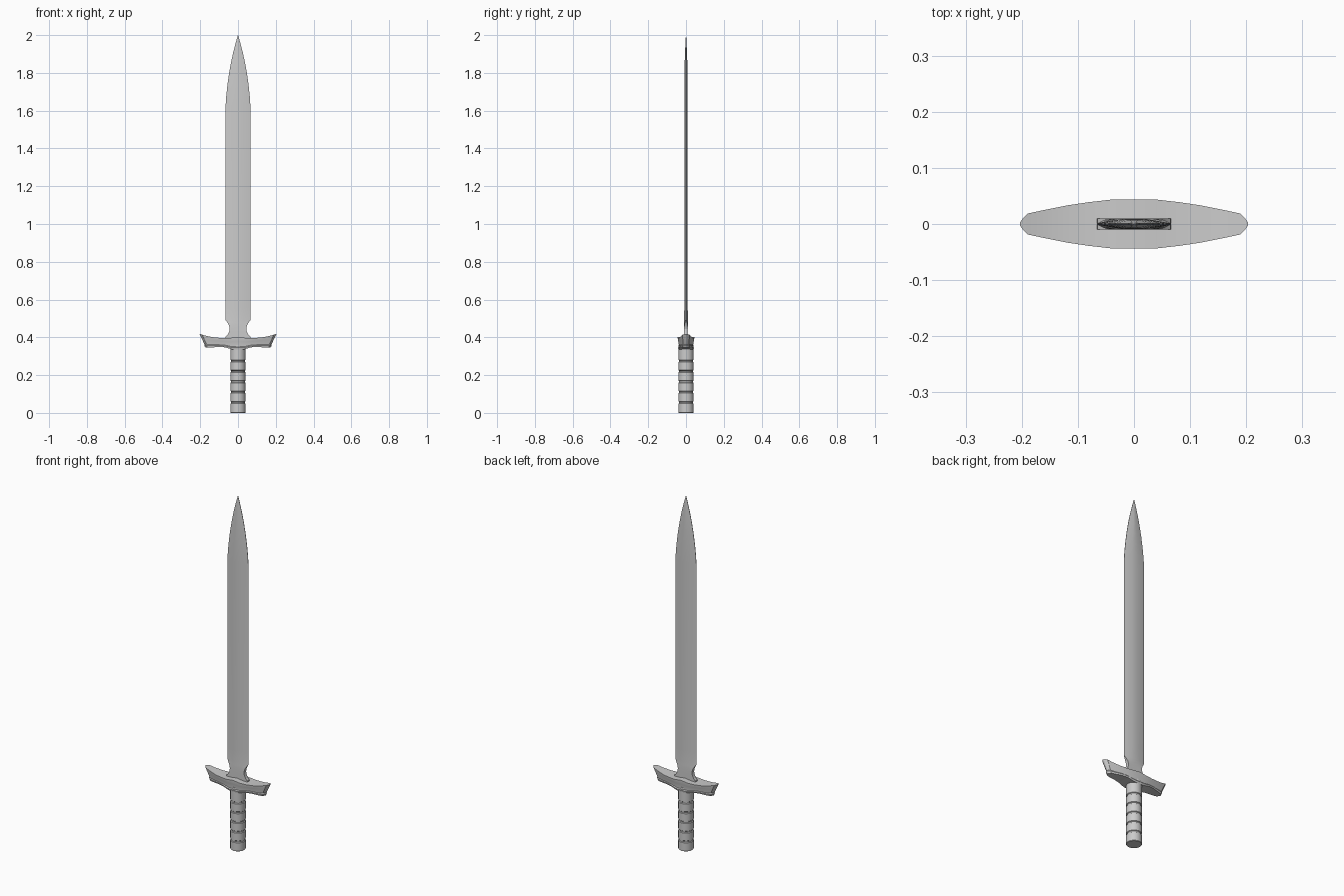
import bpy, math

if "Cube" in bpy.data.objects:
    bpy.data.objects.remove(bpy.data.objects["Cube"])


def make_object(name, verts, faces, angle=30):
    mesh = bpy.data.meshes.new(name)
    mesh.from_pydata(verts, [], faces)
    mesh.update()
    obj = bpy.data.objects.new(name, mesh)
    bpy.context.collection.objects.link(obj)
    bpy.ops.object.select_all(action='DESELECT')
    obj.select_set(True)
    bpy.context.view_layer.objects.active = obj
    bpy.ops.object.mode_set(mode='EDIT')
    bpy.ops.mesh.select_all(action='SELECT')
    bpy.ops.mesh.remove_doubles(threshold=0.00001)
    bpy.ops.mesh.normals_make_consistent(inside=False)
    bpy.ops.object.mode_set(mode='OBJECT')
    bpy.ops.object.shade_smooth_by_angle(angle=math.radians(angle))
    return obj


def bridge(rings, n):
    return [(r * n + i, r * n + (i + 1) % n, (r + 1) * n + (i + 1) % n, (r + 1) * n + i)
            for r in range(rings - 1) for i in range(n)]


def lerp_curve(points, x):
    for (x0, a), (x1, b) in zip(points, points[1:]):
        if x <= x1:
            t = (x - x0) / (x1 - x0)
            return a + (b - a) * t
    return points[-1][1]


# Grip: turned cylinder with five grooves
profile = [(0.0, 0.038), (0.002, 0.04)]
for i in range(5):
    z = 0.055 + 0.055 * i
    profile += [(z - 0.006, 0.04), (z - 0.003, 0.036), (z + 0.003, 0.036), (z + 0.006, 0.04)]
profile.append((0.36, 0.04))
N = 32
verts = [(r * math.cos(2 * math.pi * i / N), r * math.sin(2 * math.pi * i / N), z)
         for z, r in profile for i in range(N)]
faces = bridge(len(profile), N)
faces += [tuple(range(N)), tuple(range(len(verts) - N, len(verts)))]
make_object("grip", verts, faces)

# Crossguard: stacked boat-shaped rings between a curved underside and top
top_z = [(0, 0.402), (0.04, 0.397), (0.1, 0.396), (0.15, 0.403), (0.2, 0.417)]
low_z = [(0, 0.335), (0.045, 0.337), (0.08, 0.347), (0.13, 0.350), (0.165, 0.346), (0.2, 0.346)]
plan = [(0, 0.044), (0.04, 0.0435), (0.08, 0.039), (0.12, 0.033), (0.16, 0.025),
        (0.19, 0.0185), (0.198, 0.010), (0.203, 0.003)]
xs = [-x for x, y in reversed(plan)] + [x for x, y in plan[1:]]
levels = [(0, 0.85, 0.9), (0.16, 0.88, 0.95), (0.24, 0.87, 0.85), (0.32, 0.89, 0.85),
          (0.65, 0.94, 0.93), (0.9, 0.985, 1.0), (1.0, 1.0, 1.0)]
M = len(xs)
verts = []
for t, sx, sy in levels:
    for side in (-1, 1):
        for x in (xs if side < 0 else xs[::-1]):
            a = abs(x)
            z = lerp_curve(low_z, a) * (1 - t) + lerp_curve(top_z, a) * t
            verts.append((x * sx, side * lerp_curve(plan, a) * sy, z))
faces = bridge(len(levels), 2 * M)
for base in (0, (len(levels) - 1) * 2 * M):
    for i in range(M - 1):
        faces.append((base + i, base + i + 1, base + 2 * M - 2 - i, base + 2 * M - 1 - i))
make_object("crossguard", verts, faces)

# Blade: rows of (z, half width, edge half thickness, flat half width, flat half thickness)
rows = [(0.385, 0.067, 0.010, 0.040, 0.010), (0.403, 0.065, 0.010, 0.038, 0.010),
        (0.412, 0.056, 0.010, 0.034, 0.010), (0.428, 0.047, 0.010, 0.030, 0.010),
        (0.445, 0.044, 0.010, 0.028, 0.010), (0.462, 0.047, 0.009, 0.028, 0.010),
        (0.478, 0.056, 0.006, 0.028, 0.010), (0.492, 0.066, 0.001, 0.028, 0.010),
        (0.56, 0.066, 0.001, 0.022, 0.009), (1.62, 0.066, 0.001, 0.022, 0.009),
        (1.68, 0.062, 0.001, 0.021, 0.009), (1.74, 0.0555, 0.001, 0.018, 0.0085),
        (1.80, 0.047, 0.001, 0.013, 0.008), (1.86, 0.036, 0.001, 0.008, 0.007),
        (1.91, 0.025, 0.001, 0.005, 0.005), (1.96, 0.012, 0.001, 0.002, 0.003),
        (2.0, 0.0006, 0.0004, 0.0002, 0.0005)]
verts = []
for z, w, e, c, d in rows:
    verts += [(x, y, z) for x, y in ((-w, -e), (-c, -d), (c, -d), (w, -e),
                                     (w, e), (c, d), (-c, d), (-w, e))]
faces = bridge(len(rows), 8)
faces += [tuple(range(8)), tuple(range(len(verts) - 8, len(verts)))]
make_object("blade", verts, faces, 20)
